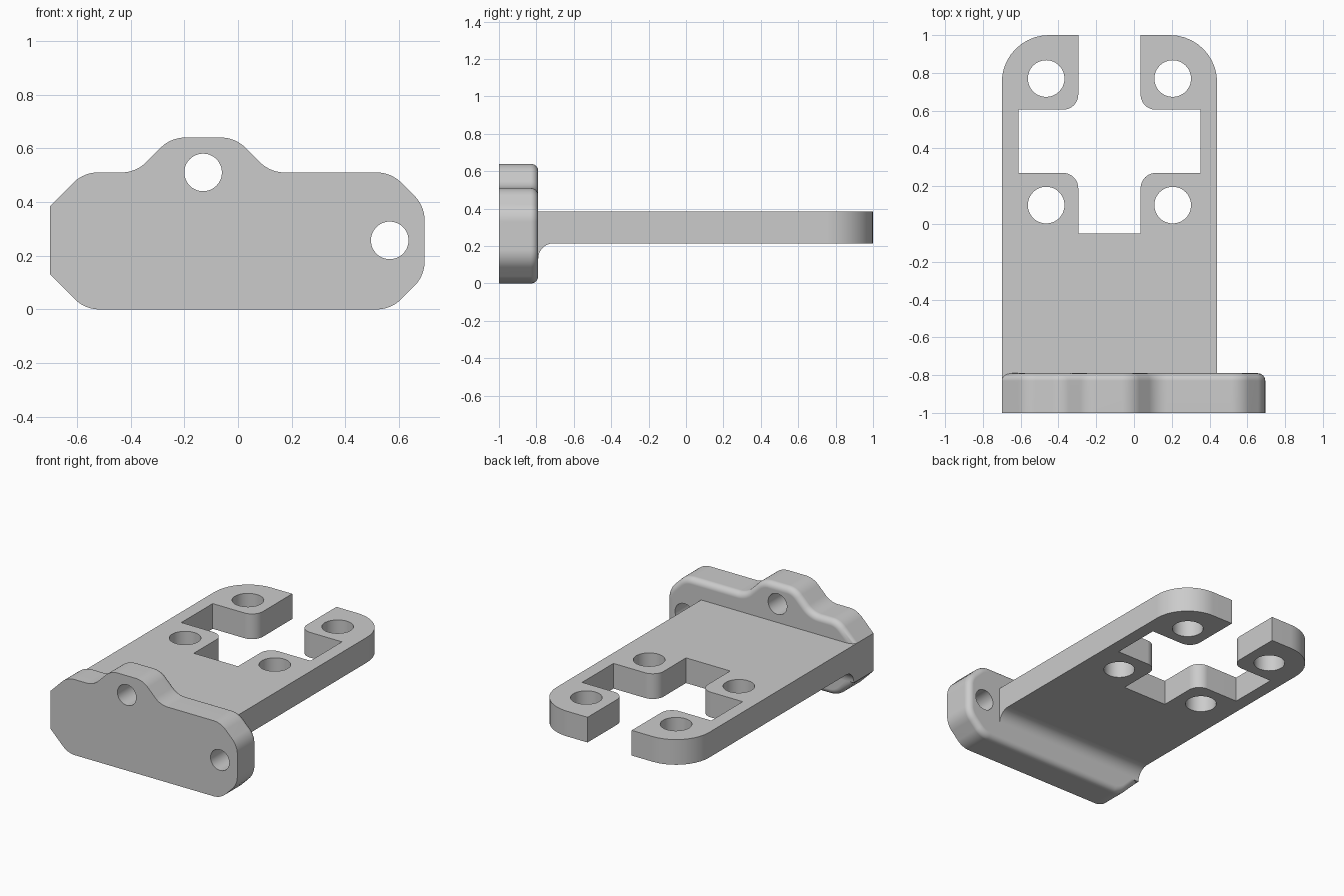
import bpy
import bmesh
from math import pi, tan, radians
from mathutils import Vector

if "Cube" in bpy.data.objects:
    bpy.data.objects.remove(bpy.data.objects["Cube"])

grey = bpy.data.materials.new("plain grey")
grey.use_nodes = True
grey.diffuse_color = (0.6, 0.6, 0.6, 1)
grey.node_tree.nodes["Principled BSDF"].inputs["Base Color"].default_value = grey.diffuse_color


def rounded(corners, steps=10):
    """Outline from (u, v, radius) corners, with an arc at each rounded one."""
    points = []
    for i, (u, v, r) in enumerate(corners):
        p = Vector((u, v, 0))
        if r == 0:
            points.append((u, v))
            continue
        before, after = corners[i - 1], corners[(i + 1) % len(corners)]
        a = (Vector((before[0], before[1], 0)) - p).normalized()
        b = (Vector((after[0], after[1], 0)) - p).normalized()
        reach = r / tan(a.angle(b) / 2)
        centre = p + (a + b).normalized() * (reach**2 + r**2) ** 0.5
        start = (p + a * reach - centre).normalized()
        end = (p + b * reach - centre).normalized()
        for k in range(steps + 1):
            q = centre + start.slerp(end, k / steps) * r
            points.append((q.x, q.y))
    return points


def prism(name, outline, place, low, high, round_high=0):
    """Extrude an outline; place(u, v, depth) gives the 3D position."""
    bm = bmesh.new()
    rings = [[bm.verts.new(place(u, v, d)) for u, v in outline] for d in (low, high)]
    bm.faces.new(rings[0])
    cap = bm.faces.new(rings[1])
    n = len(outline)
    for i in range(n):
        j = (i + 1) % n
        bm.faces.new((rings[0][i], rings[0][j], rings[1][j], rings[1][i]))
    bmesh.ops.recalc_face_normals(bm, faces=bm.faces)
    if round_high:
        bmesh.ops.bevel(bm, geom=list(cap.edges), offset=round_high, segments=6,
                        profile=0.5, affect='EDGES', clamp_overlap=False)
    mesh = bpy.data.meshes.new(name)
    bm.to_mesh(mesh)
    bm.free()
    mesh.materials.append(grey)
    obj = bpy.data.objects.new(name, mesh)
    bpy.context.collection.objects.link(obj)
    return obj


def drill(obj, position, radius, rotation=(0, 0, 0)):
    """Cut a round through hole."""
    bpy.ops.mesh.primitive_cylinder_add(vertices=48, radius=radius, depth=1,
                                        location=position, rotation=rotation)
    cutter = bpy.context.object
    cutter.hide_render = True
    cutter.data.materials.append(grey)
    mod = obj.modifiers.new("hole", 'BOOLEAN')
    mod.operation, mod.solver, mod.object = 'DIFFERENCE', 'EXACT', cutter
    bpy.context.view_layer.objects.active = obj
    bpy.ops.object.modifier_apply(modifier=mod.name)
    bpy.data.objects.remove(cutter)


def finish(obj):
    """Smooth curved walls and keep flat faces flat."""
    bpy.ops.object.select_all(action='DESELECT')
    obj.select_set(True)
    bpy.context.view_layer.objects.active = obj
    bpy.ops.object.shade_smooth_by_angle(angle=radians(30))
    mod = obj.modifiers.new("flat faces", 'WEIGHTED_NORMAL')
    mod.keep_sharp = True


# Upright mounting flange with a raised lug
left, right, top, r = -0.70, 0.695, 0.51, 0.13
flange = prism("mounting_flange", rounded([
    (left, 0.385, 0), (-0.575, top, r), (-0.38, top, r), (-0.25, 0.64, r),
    (-0.01, 0.64, r), (0.12, top, r), (0.57, top, r), (right, 0.385, r),
    (right, 0.125, r), (0.57, 0, r), (-0.57, 0, r), (left, 0.13, 0)]),
    lambda u, v, d: (u, d, v), -1, -0.79, round_high=0.04)
for x, z in ((-0.13, top), (0.565, 0.257)):
    drill(flange, (x, -0.9, z), 0.07, (pi / 2, 0, 0))

# Flat plate with a cross-shaped slot, symmetric about its own centre line
centre = -0.13
half = [(0.165, -0.05, 0), (0.165, 0.27, 0.08), (0.4825, 0.27, 0),
        (0.4825, 0.605, 0), (0.165, 0.605, 0.08), (0.165, 1, 0),
        (0.57, 1, 0.25), (0.57, -0.835, 0)]
corners = [(centre + u, v, c) for u, v, c in half]
corners += [(centre - u, v, c) for u, v, c in reversed(half)]
plate = prism("slotted_plate", rounded(corners),
              lambda u, v, d: (u, v, d), 0.215, 0.385)
for side in (-1, 1):
    for y in (0.1, 0.77):
        drill(plate, (centre + side * 0.335, y, 0.3), 0.097)

# Concave fillet under the plate where it meets the flange
fillet = prism("under_fillet", rounded([
    (-0.835, 0.215, 0), (-0.835, 0.13, 0), (-0.79, 0.13, 0),
    (-0.79, 0.215, 0.082), (-0.706, 0.215, 0)]),
    lambda u, v, d: (d, u, v), left, centre + 0.57)

for part in (flange, plate, fillet):
    finish(part)
